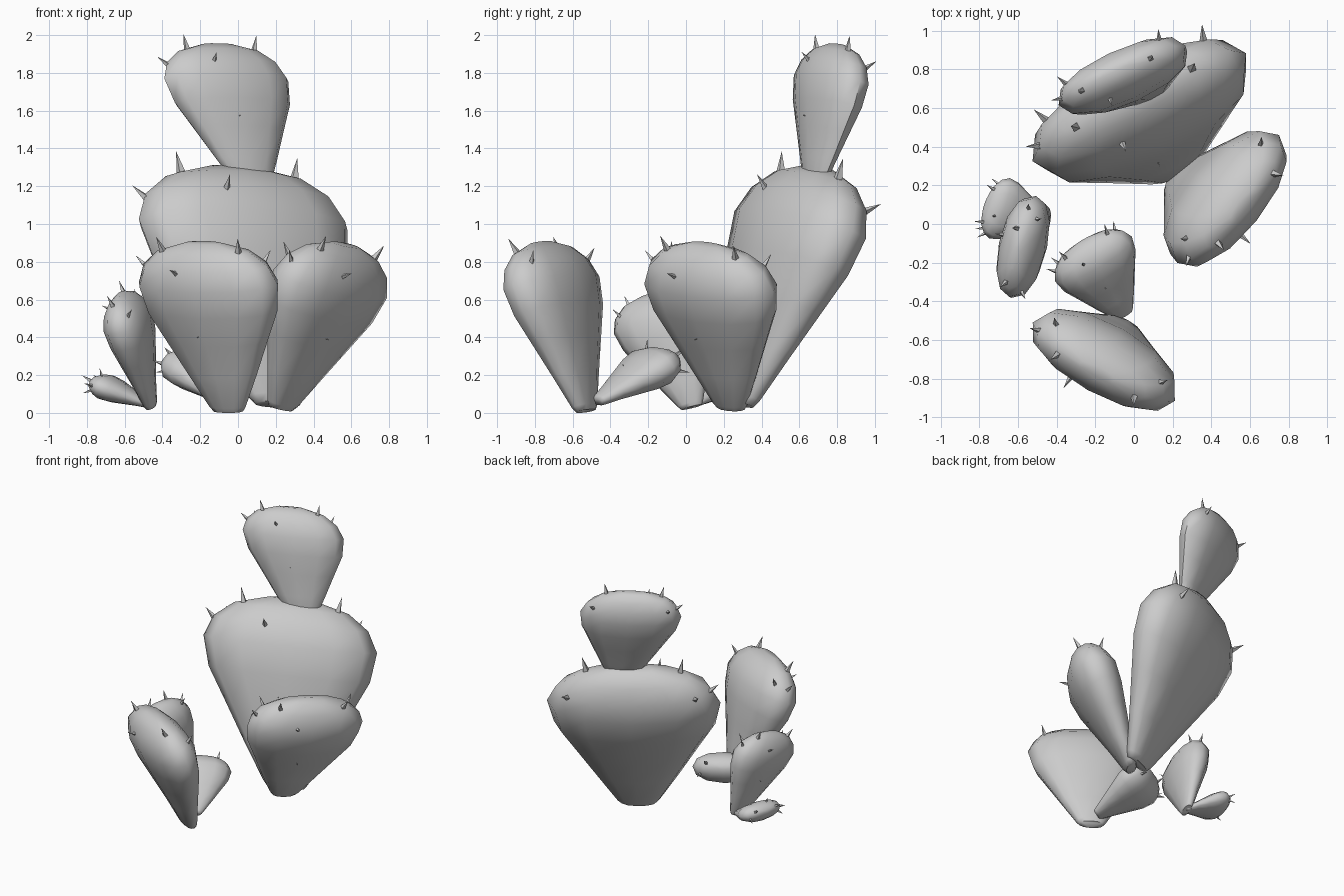
import bpy, bmesh, math
from mathutils import Vector

if "Cube" in bpy.data.objects:
    bpy.data.objects.remove(bpy.data.objects["Cube"])

grey = bpy.data.materials.new("plain grey")
grey.use_nodes = True
grey.diffuse_color = (0.6, 0.6, 0.6, 1)
grey.node_tree.nodes["Principled BSDF"].inputs["Base Color"].default_value = (0.6, 0.6, 0.6, 1)

# Pad outline: height along the pad, width factor, thickness factor
PROFILE = [(0, .21, .2), (.03, .26, .28), (.22, .49, .46), (.42, .72, .7), (.6, .93, .91),
           (.76, 1, 1), (.87, .89, .84), (.95, .66, .56), (1, .25, .2)]
# Spines: angle around the pad (270 is its face), height, relative length
SPINES = [(178, .86, .8), (200, .96, 1), (340, .96, 1), (255, .86, .7), (265, .48, .2),
          (35, .87, .8), (145, .87, .8)]
SIDES = 12
ROUNDNESS = 2 / 2.2


def factors(h):
    for (a, w0, t0), (b, w1, t1) in zip(PROFILE, PROFILE[1:]):
        if h <= b:
            k = (h - a) / (b - a)
            return w0 + (w1 - w0) * k, t0 + (t1 - t0) * k


def soften(v):
    return math.copysign(abs(v) ** ROUNDNESS, v)


def finish(name, bm):
    bmesh.ops.recalc_face_normals(bm, faces=bm.faces)
    mesh = bpy.data.meshes.new(name)
    bm.to_mesh(mesh)
    bm.free()
    mesh.materials.append(grey)
    obj = bpy.data.objects.new(name, mesh)
    bpy.context.collection.objects.link(obj)
    return obj


def cactus_pad(name, base, tip, across, width, thick):
    base, axis = Vector(base), Vector(tip) - Vector(base)
    across = Vector(across).normalized()
    up = axis.normalized()
    back = up.cross(across).normalized()

    def surface(angle, h):
        w, t = factors(h)
        c, s = soften(math.cos(angle)), soften(math.sin(angle))
        return base + axis * h + across * (c * w * width / 2) + back * (s * t * thick / 2)

    # Body: stacked rounded rings with closed ends
    bm = bmesh.new()
    rings = [[bm.verts.new(surface(math.tau * i / SIDES, h)) for i in range(SIDES)]
             for h, _, _ in PROFILE]
    for low, high in zip(rings, rings[1:]):
        for i in range(SIDES):
            j = (i + 1) % SIDES
            bm.faces.new((low[i], low[j], high[j], high[i]))
    bm.faces.new(rings[0])
    bm.faces.new(rings[-1])
    body = finish(name, bm)
    bpy.ops.object.select_all(action='DESELECT')
    body.select_set(True)
    bpy.context.view_layer.objects.active = body
    bpy.ops.object.shade_smooth_by_angle(angle=math.radians(60))

    # Spines: small four-sided cones standing on the surface, tilted to the tip
    bm = bmesh.new()
    for deg, h, size in SPINES:
        a = math.radians(deg)
        p = surface(a, h)
        along = surface(a, h + .02) - surface(a, h - .02)
        around = (surface(a + .05, h) - surface(a - .05, h)).normalized()
        normal = around.cross(along).normalized()
        out = (normal + up * .4).normalized()
        length = (.035 + .06 * width) * size
        side = around * length * .24
        other = normal.cross(side)
        foot = [bm.verts.new(p - normal * .01 + d) for d in (side, other, -side, -other)]
        point = bm.verts.new(p + out * length)
        bm.faces.new(foot)
        for i in range(4):
            bm.faces.new((foot[i], foot[(i + 1) % 4], point))
    finish(name + "_spines", bm)


# Large rear cluster
cactus_pad("large_back_pad", (.21, .285, .045), (-.03, .705, 1.295), (.89, .45, -.05), 1.24, .47)
cactus_pad("top_pad", (.09, .67, 1.17), (-.11, .8, 1.95), (.905, .425, -.02), .725, .27)
cactus_pad("side_pad", (.225, .24, .025), (.57, .095, .89), (.62, .78, -.1), .85, .375)
# Front cluster
cactus_pad("front_pad", (-.05, -.53, .01), (-.19, -.77, .9), (.87, -.48, -.02), .84, .345)
cactus_pad("front_small_pad", (-.05, -.47, .06), (-.26, -.09, .3), (.85, .5, 0), .46, .22)
# Small cluster
cactus_pad("small_upright_pad", (-.46, .03, .03), (-.62, -.175, .63), (-.2, -.97, -.25), .54, .245)
cactus_pad("small_low_pad", (-.46, .02, .04), (-.77, .1, .165), (.3, .9, 0), .33, .14)
